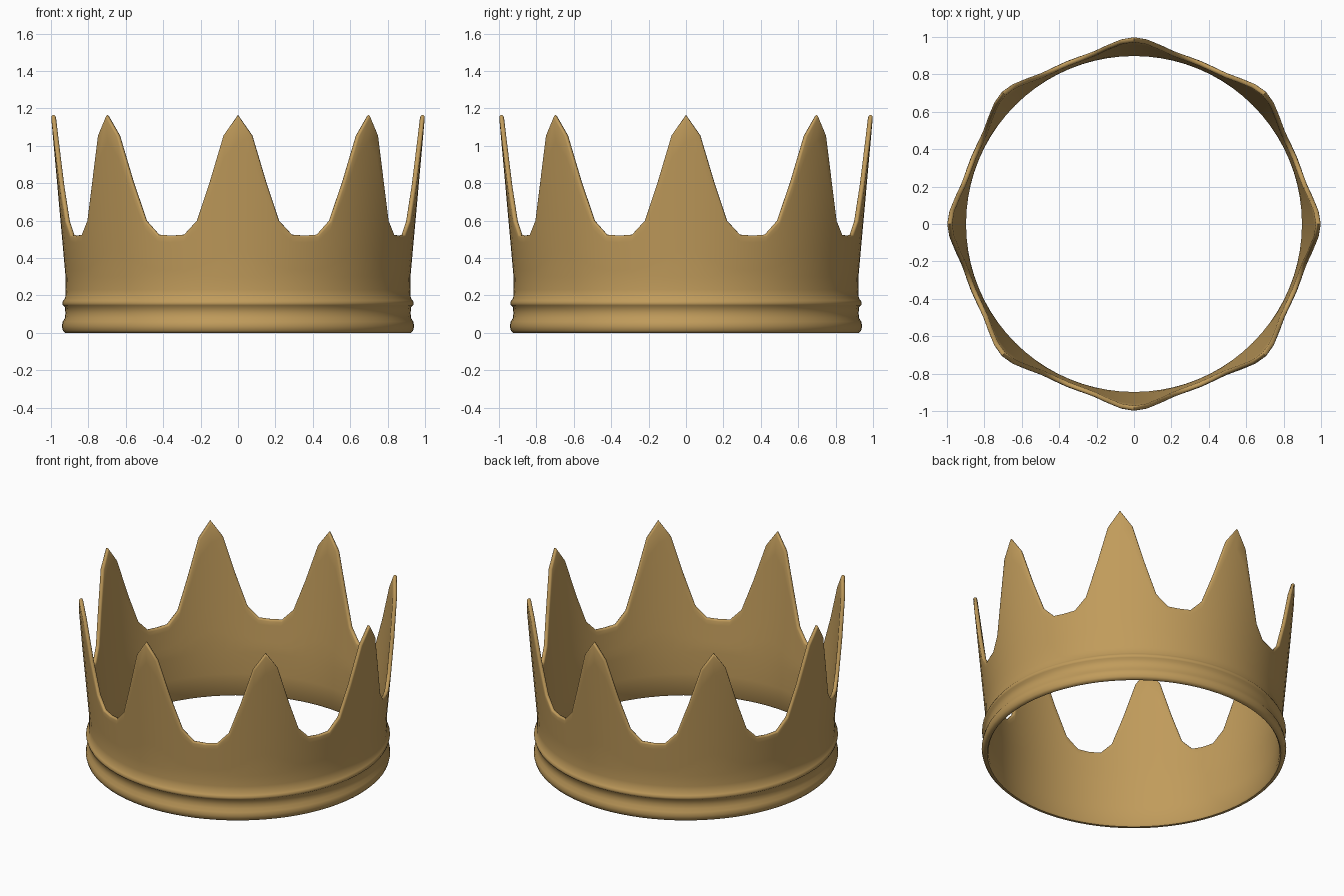
import bpy, bmesh, math

if "Cube" in bpy.data.objects:
    bpy.data.objects.remove(bpy.data.objects["Cube"])

SPIKES = 8
HALF = [1.165, 1.055, 0.81, 0.60, 0.525, 0.52]   # rim height from spike tip to valley
PERIOD = HALF + HALF[-2:0:-1]                    # one full spike
N = SPIKES * len(PERIOD)
Z0, RIM_MAX, THICK = 0.30, 1.165, 0.026

# band with two beads, (radius, z)
BAND = [(0.925, 0.0), (0.936, 0.012), (0.942, 0.036), (0.937, 0.06), (0.925, 0.08),
        (0.923, 0.105), (0.925, 0.138), (0.936, 0.147), (0.94, 0.16), (0.934, 0.173),
        (0.924, 0.186), (0.921, 0.23), (0.922, Z0)]
ROWS = 6


def flare(z):
    return 0.922 + 0.078 * (z - Z0) / (RIM_MAX - Z0)


def column(bm, i):
    """Vertical section of the crown: up the outside, over the rim, down the inside."""
    a = 2 * math.pi * i / N
    h = PERIOD[i % len(PERIOD)]
    zs = [Z0 + (h - Z0) * k / ROWS for k in range(1, ROWS + 1)]
    pts = BAND + [(flare(z), z) for z in zs]
    pts += [(flare(z) - THICK, z) for z in reversed(zs)]
    pts += [(0.898, Z0), (0.898, 0.15), (0.90, 0.012), (0.908, 0.0)]
    return [bm.verts.new((r * math.cos(a), r * math.sin(a), z)) for r, z in pts]


bm = bmesh.new()
cols = [column(bm, i) for i in range(N)]
M = len(cols[0])
for i in range(N):
    a, b = cols[i], cols[(i + 1) % N]
    for j in range(M):
        k = (j + 1) % M
        bm.faces.new((a[j], b[j], b[k], a[k]))
bmesh.ops.recalc_face_normals(bm, faces=bm.faces)

# soften both edges of the spiked rim
top = len(BAND) + ROWS - 1
rim = []
for i in range(N):
    for j in (top, top + 1):
        rim.append(bm.edges.get((cols[i][j], cols[(i + 1) % N][j])))
bmesh.ops.bevel(bm, geom=rim, offset=0.01, segments=2, profile=0.5, affect='EDGES', clamp_overlap=True)

mesh = bpy.data.meshes.new("crown")
bm.to_mesh(mesh)
bm.free()
crown = bpy.data.objects.new("crown", mesh)
bpy.context.collection.objects.link(crown)

gold = bpy.data.materials.new("gold")
gold.diffuse_color = (0.53, 0.33, 0.105, 1)
gold.use_nodes = True
gold.node_tree.nodes["Principled BSDF"].inputs["Base Color"].default_value = gold.diffuse_color
mesh.materials.append(gold)

bpy.context.view_layer.objects.active = crown
crown.select_set(True)
bpy.ops.object.shade_smooth_by_angle(angle=math.radians(50))
